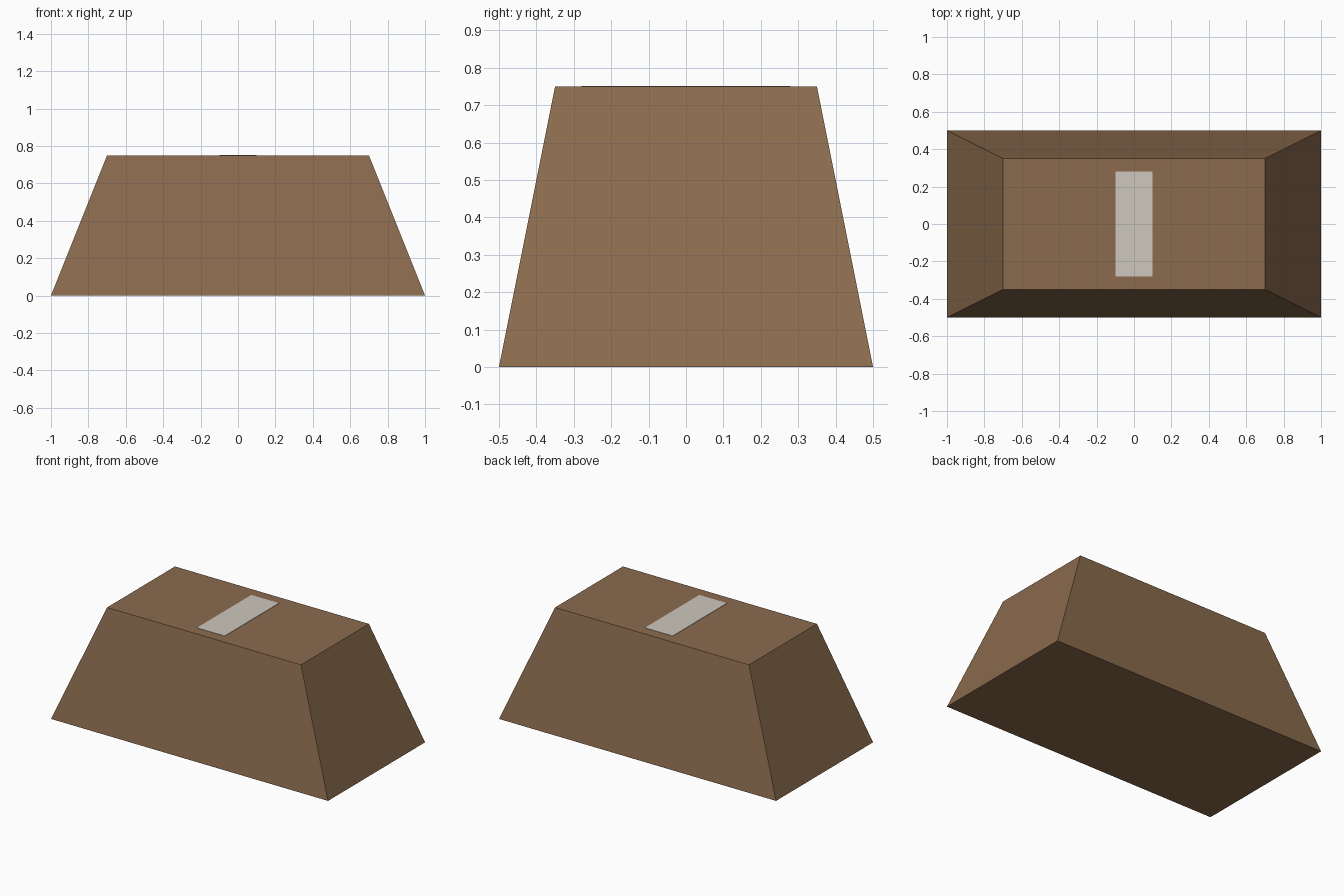
import bpy, bmesh

if "Cube" in bpy.data.objects:
    bpy.data.objects.remove(bpy.data.objects["Cube"])


def material(name, colour):
    mat = bpy.data.materials.new(name)
    mat.diffuse_color = (*colour, 1)
    mat.use_nodes = True
    mat.node_tree.nodes["Principled BSDF"].inputs["Base Color"].default_value = mat.diffuse_color
    return mat


def frustum(name, bottom, top, z0, z1, mat):
    """Four-sided block whose half sizes change from bottom to top."""
    bm = bmesh.new()
    bmesh.ops.create_cube(bm, size=2)
    for v in bm.verts:
        hx, hy = top if v.co.z > 0 else bottom
        v.co = (v.co.x * hx, v.co.y * hy, z1 if v.co.z > 0 else z0)
    mesh = bpy.data.meshes.new(name)
    bm.to_mesh(mesh)
    bm.free()
    mesh.materials.append(mat)
    obj = bpy.data.objects.new(name, mesh)
    bpy.context.collection.objects.link(obj)
    return obj


brown = material("brown", (0.258, 0.147, 0.076))
pale_grey = material("pale_grey", (0.61, 0.58, 0.51))

# Tapered body
frustum("body", (1.0, 0.5), (0.7, 0.35), 0, 0.75, brown)

# Thin pale strip lying across the top
frustum("top_strip", (0.1, 0.28), (0.1, 0.28), 0.748, 0.752, pale_grey)
